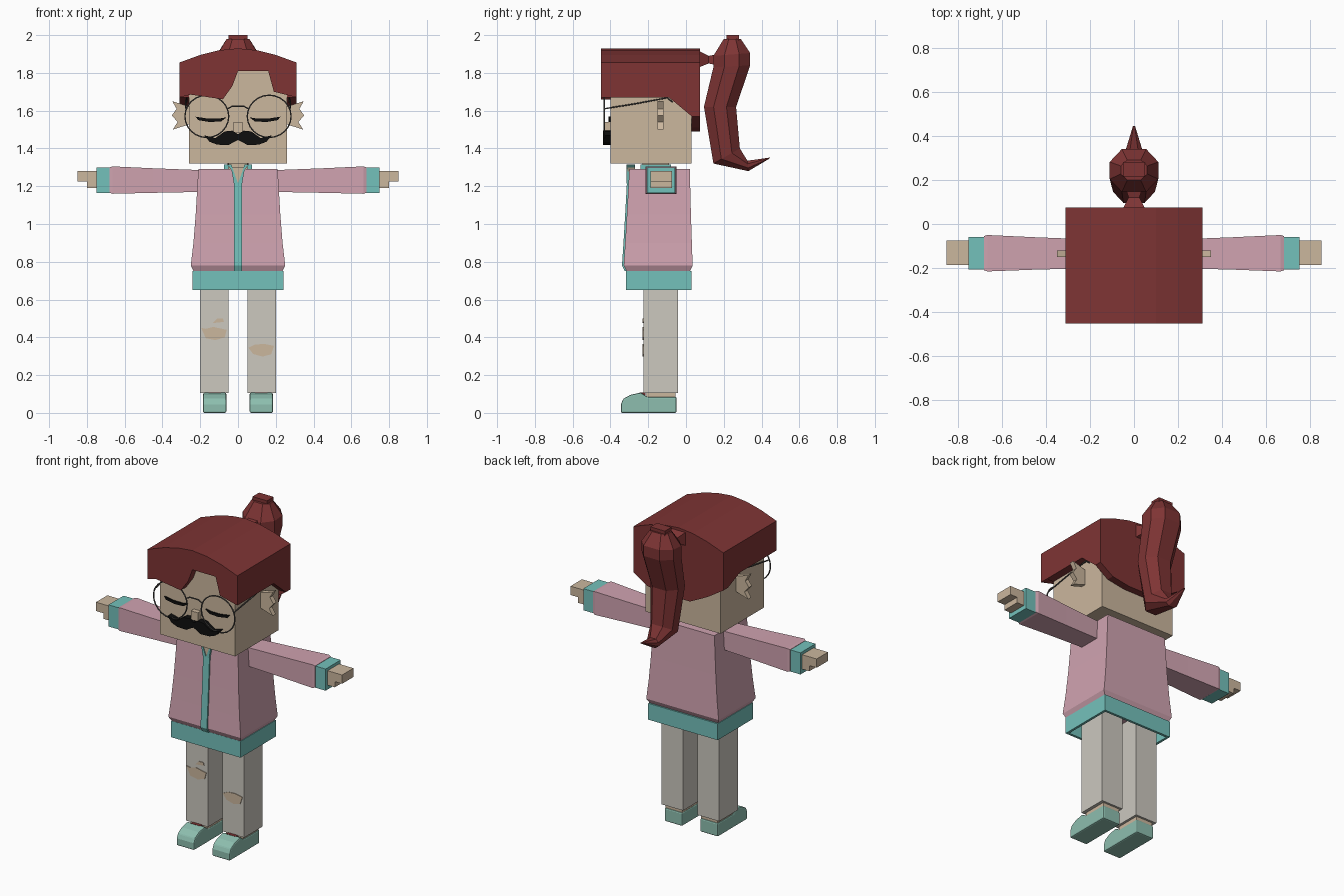
import bpy, bmesh, math
from mathutils import Vector

cube = bpy.data.objects.get("Cube")
if cube:
    bpy.data.objects.remove(cube, do_unlink=True)


def material(name, *srgb):
    lin = [((c / 255 + 0.055) / 1.055) ** 2.4 for c in srgb] + [1]
    m = bpy.data.materials.new(name)
    m.use_nodes = True
    m.diffuse_color = lin
    m.node_tree.nodes["Principled BSDF"].inputs["Base Color"].default_value = lin
    return m


HAIR = material("auburn hair", 126, 52, 52)
SKIN = material("skin", 203, 183, 158)
PINK = material("pink jacket", 208, 163, 176)
TEAL = material("teal trim", 116, 193, 187)
PANTS = material("pale trousers", 204, 200, 191)
SHOE = material("sea green shoe", 141, 190, 175)
BLACK = material("black", 14, 14, 14)
WIRE = material("grey wire", 82, 80, 78)


def add(name, bm, mat):
    bmesh.ops.recalc_face_normals(bm, faces=bm.faces)
    me = bpy.data.meshes.new(name)
    bm.to_mesh(me)
    bm.free()
    me.materials.append(mat)
    ob = bpy.data.objects.new(name, me)
    bpy.context.collection.objects.link(ob)
    return ob


def loft(name, rings, mat):
    """Skin a list of equal-length point loops and cap both ends."""
    bm = bmesh.new()
    loops = [[bm.verts.new(p) for p in r] for r in rings]
    n = len(loops[0])
    for a, b in zip(loops, loops[1:]):
        for i in range(n):
            j = (i + 1) % n
            bm.faces.new((a[i], a[j], b[j], b[i]))
    bm.faces.new(loops[0])
    bm.faces.new(loops[-1])
    return add(name, bm, mat)


def prism(name, pts, axis, a, b, mat):
    """Extrude a 2D outline along x (outline y,z) or y (outline x,z)."""
    place = (lambda p, t: (t, *p)) if axis == "x" else (lambda p, t: (p[0], t, p[1]))
    return loft(name, [[place(p, t) for p in pts] for t in (a, b)], mat)


def rect(z, x0, x1, y0, y1):
    return [(x0, y0, z), (x1, y0, z), (x1, y1, z), (x0, y1, z)]


def rect_x(x, y0, y1, z0, z1):
    return [(x, y0, z0), (x, y1, z0), (x, y1, z1), (x, y0, z1)]


def box(name, x0, x1, y0, y1, z0, z1, mat):
    return loft(name, [rect(z0, x0, x1, y0, y1), rect(z1, x0, x1, y0, y1)], mat)


def bevel(ob, width, segments=2):
    m = ob.modifiers.new("bevel", "BEVEL")
    m.width, m.segments, m.limit_method = width, segments, "ANGLE"


def wire(name, pts, radius, cyclic=False):
    cu = bpy.data.curves.new(name, "CURVE")
    cu.dimensions = "3D"
    cu.bevel_depth, cu.bevel_resolution = radius, 1
    sp = cu.splines.new("POLY")
    sp.points.add(len(pts) - 1)
    for p, co in zip(sp.points, pts):
        p.co = (*co, 1)
    sp.use_cyclic_u = cyclic
    cu.materials.append(WIRE)
    ob = bpy.data.objects.new(name, cu)
    bpy.context.collection.objects.link(ob)


# Head and nose
box("head", -.26, .26, -.40, .03, 1.32, 1.84, SKIN)
box("nose", -.024, .024, -.43, -.40, 1.485, 1.54, SKIN)

# Hair cap: crown arc, fringe with a notch, sides and back
arc = [(-.31, 1.855), (-.2, 1.895), (-.1, 1.92), (0, 1.93), (.1, 1.92), (.2, 1.895), (.31, 1.855)]
prism("hair_crown", arc + [(.31, 1.80), (-.31, 1.80)], "y", -.40, .03, HAIR)
prism("hair_fringe", arc + [(.31, 1.67), (.19, 1.70), (.16, 1.81), (0, 1.81), (-.03, 1.73),
                            (-.08, 1.66), (-.25, 1.685), (-.31, 1.67)], "y", -.45, -.40, HAIR)
prism("hair_back", arc + [(.31, 1.57), (.22, 1.51), (.1, 1.49), (-.08, 1.49),
                          (-.2, 1.55), (-.31, 1.62)], "y", .03, .075, HAIR)
for s, side, low in ((1, "left", 1.57), (-1, "right", 1.62)):
    prism("hair_side_" + side, [(-.40, 1.80), (-.40, 1.67), (-.09, 1.67), (.03, low), (.03, 1.80)],
          "x", s * .26, s * .31, HAIR)

# Ponytail: faceted rings from (inner y,z), (outer y,z), half width
tail = [((.20, 1.98), (.29, 1.98), .06), ((.145, 1.89), (.34, 1.905), .11),
        ((.145, 1.83), (.34, 1.84), .11), ((.095, 1.62), (.265, 1.62), .095),
        ((.145, 1.32), (.285, 1.40), .075), ((.33, 1.28), (.325, 1.335), .04),
        ((.44, 1.345), (.445, 1.352), .005)]
rings = []
for a, b, w in tail:
    a, b = Vector((0, *a)), Vector((0, *b))
    section = [(-.5, 0), (.5, 0), (1, .3), (1, .7), (.5, 1), (-.5, 1), (-1, .7), (-1, .3)]
    rings.append([a.lerp(b, t) + Vector((u * w, 0, 0)) for u, t in section])
loft("ponytail", rings, HAIR)
box("ponytail_top", -.05, .05, .215, .28, 1.97, 2.0, HAIR)


def tie_ring(y, w, z0, z1):
    return [(-w, y, z0), (w, y, z0), (w, y, z1), (-w, y, z1)]


loft("ponytail_tie", [tie_ring(.07, .05, 1.83, 1.915), tie_ring(.12, .025, 1.85, 1.89),
                      tie_ring(.17, .04, 1.84, 1.90)], HAIR)

# Jacket body, hollow hem, collar and zip
body = [(.75, .235, -.315, .02), (.78, .25, -.33, .035), (.9, .236, -.322, .031),
        (1.05, .224, -.313, .026), (1.29, .21, -.30, .02)]
loft("jacket_body", [rect(z, -w, w, a, b) for z, w, a, b in body], PINK)
hem = ((.225, .24, -.317, .03), (-.24, -.225, -.317, .03),
       (-.225, .225, -.317, -.302), (-.225, .225, .015, .03))
for i, h in enumerate(hem):
    box(f"hem_{i}", *h, .65, .752, TEAL)
loft("zip", [rect(z, -.022, .022, a - .009, a + .02) for z, w, a, b in body[:4]]
     + [rect(1.215, -.022, .022, -.313, -.28)], TEAL)
box("neck", -.05, .05, -.23, -.09, 1.28, 1.325, SKIN)
prism("neckline", [(0, 1.215), (.045, 1.30), (-.045, 1.30)], "y", -.311, -.27, SKIN)
box("collar_back", -.075, .075, -.10, -.08, 1.28, 1.315, TEAL)

for s, side in ((1, "left"), (-1, "right")):
    def mirror(pts):
        return [(s * x, *rest) for x, *rest in pts]

    def sbox(name, x0, x1, *rest):
        return box(f"{name}_{side}", *sorted((s * x0, s * x1)), *rest)

    # Collar flaps
    prism("lapel_" + side, mirror([(.0, 1.215), (.022, 1.215), (.035, 1.29), (.06, 1.315),
                                   (.035, 1.315), (.022, 1.275)]), "y", -.316, -.27, TEAL)
    sbox("collar", .05, .075, -.24, -.08, 1.28, 1.315, TEAL)

    # Arm, cuff and stepped hand
    loft("sleeve_" + side, [mirror(rect_x(*r)) for r in
         ((.19, -.20, -.07, 1.17, 1.285), (.45, -.207, -.06, 1.165, 1.295),
          (.665, -.215, -.05, 1.16, 1.305), (.68, -.21, -.055, 1.165, 1.30))], PINK)
    sbox("cuff", .675, .75, -.207, -.058, 1.163, 1.298, TEAL)
    sbox("palm", .74, .80, -.187, -.075, 1.19, 1.28, SKIN)
    sbox("fingers", .79, .85, -.187, -.075, 1.225, 1.28, SKIN)

    # Leg, ankle and shoe
    sbox("trouser_leg", .05, .20, -.225, -.042, .105, .80, PANTS)
    sbox("ankle", .065, .18, -.21, -.055, .07, .11, SKIN)
    shoe = prism("shoe_" + side, [(-.05, 0), (-.345, 0), (-.345, .045), (-.332, .075), (-.295, .095),
                                  (-.24, .108), (-.205, .085), (-.05, .085)],
                 "x", s * .062, s * .185, SHOE)
    bevel(shoe, .008)
    sbox("shoe_tongue", .09, .155, -.245, -.215, .085, .108, HAIR)

    # Spiky ear
    prism("ear_" + side, mirror([(.25, 1.62), (.30, 1.635), (.348, 1.65), (.325, 1.61), (.35, 1.575),
                                 (.32, 1.54), (.345, 1.50), (.25, 1.53)]), "y", -.15, -.12, SKIN)

    # Closed eye: a sagging lash line
    prism("eyelash_" + side, mirror([(.06, 1.565), (.10, 1.558), (.16, 1.558), (.225, 1.568),
                                     (.21, 1.55), (.15, 1.54), (.09, 1.543)]),
          "y", -.409, -.40, BLACK)

    # Moustache half
    prism("moustache_" + side, mirror([(0, 1.475), (.03, 1.494), (.07, 1.49), (.12, 1.455), (.18, 1.47),
                                       (.15, 1.435), (.11, 1.42), (.05, 1.418), (.02, 1.435), (0, 1.445)]),
          "y", -.44, -.40, BLACK)

    # Spectacle rim and temple
    wire("rim_" + side, [(s * .165 + .116 * math.cos(t * math.tau / 24), -.432,
                          1.57 + .112 * math.sin(t * math.tau / 24)) for t in range(24)], .004, True)
    wire("temple_" + side, mirror([(.275, -.432, 1.61), (.278, -.25, 1.64), (.272, -.10, 1.668),
                                   (.272, -.07, 1.645)]), .004)
wire("bridge", [(-.055, -.432, 1.61), (-.03, -.432, 1.624), (.03, -.432, 1.624), (.055, -.432, 1.61)], .004)

# Rips in the trouser legs
prism("rip_right_knee", [(-.195, .45), (-.17, .445), (-.13, .455), (-.06, .44), (-.07, .40),
                         (-.12, .385), (-.17, .395)], "y", -.229, -.222, SKIN)
prism("rip_right_small", [(-.135, .475), (-.11, .50), (-.08, .50), (-.075, .482)], "y", -.229, -.222, SKIN)
prism("rip_left_knee", [(.055, .345), (.09, .362), (.14, .365), (.19, .355), (.175, .31),
                        (.13, .298), (.08, .312)], "y", -.229, -.222, SKIN)
